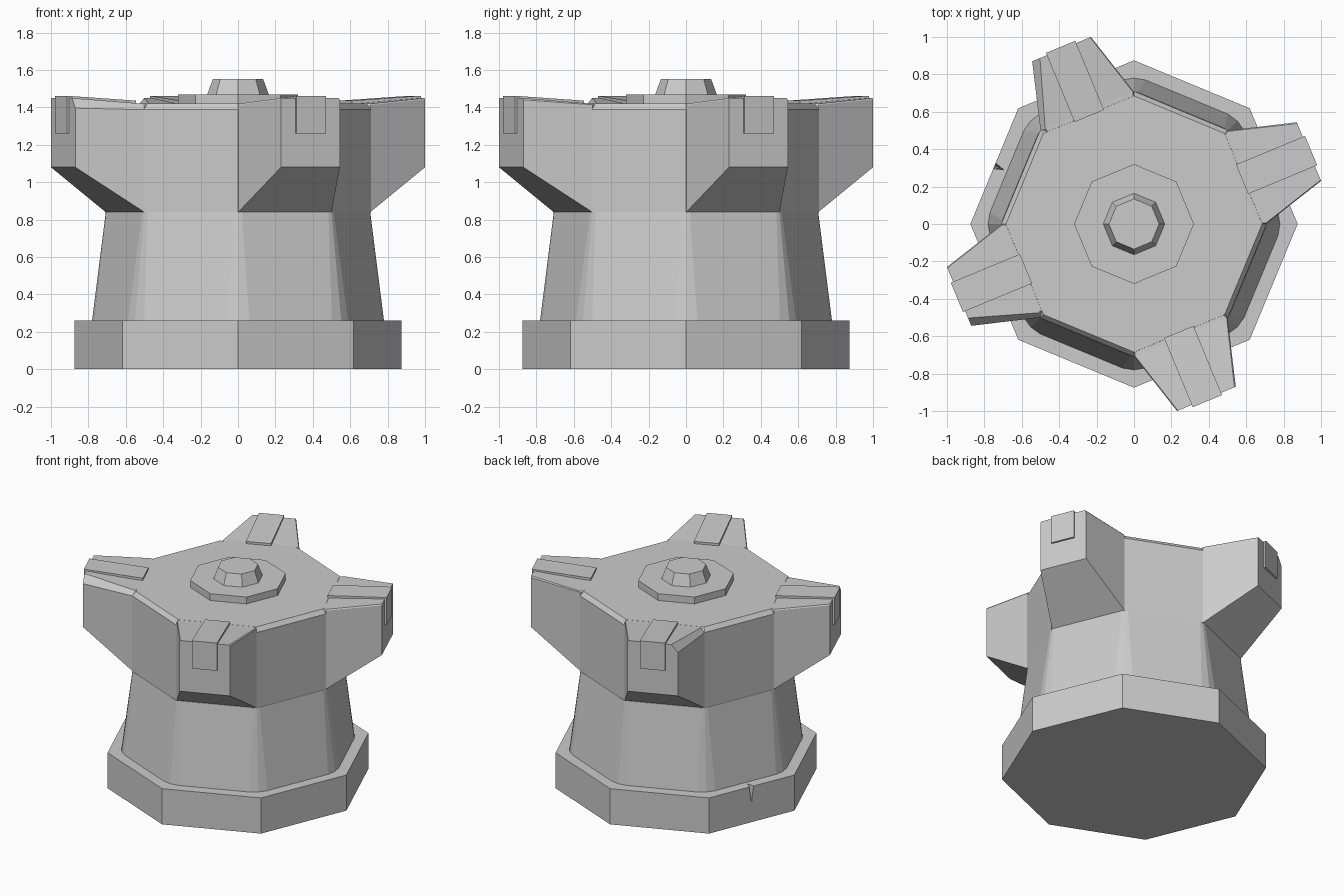
import bpy, bmesh
from math import cos, sin, pi, radians
from mathutils import Matrix, Vector

if "Cube" in bpy.data.objects:
    bpy.data.objects.remove(bpy.data.objects["Cube"])


def loft(name, rings, angle=0.0):
    """Skin equal-length point rings, cap both ends, turn about z."""
    bm = bmesh.new()
    rows = [[bm.verts.new(p) for p in ring] for ring in rings]
    n = len(rows[0])
    for a, b in zip(rows, rows[1:]):
        for i in range(n):
            j = (i + 1) % n
            bm.faces.new((a[i], a[j], b[j], b[i]))
    bm.faces.new(rows[0][::-1])
    bm.faces.new(rows[-1])
    bm.transform(Matrix.Rotation(angle, 4, 'Z'))
    bmesh.ops.recalc_face_normals(bm, faces=bm.faces)
    me = bpy.data.meshes.new(name)
    bm.to_mesh(me)
    bm.free()
    ob = bpy.data.objects.new(name, me)
    bpy.context.collection.objects.link(ob)
    return ob


def octagon(r, z):
    return [Vector((r * cos(i * pi / 4), r * sin(i * pi / 4), z)) for i in range(8)]


def worn_octagon(r, z, cut):
    """Octagon whose corners are rounded with three points each."""
    o = octagon(r, z)
    pts = []
    for i, v in enumerate(o):
        a = v.lerp(o[i - 1], cut)
        b = v.lerp(o[(i + 1) % 8], cut)
        pts += [a, ((a + b) / 2).lerp(v, 0.4), b]
    return pts


def arm_section(x, half, z0, z1, chip):
    """Arm cross-section with a chipped upper corner on one side."""
    return [(x, -half, z0), (x, half, z0), (x, half, z1 - chip * 1.2),
            (x, half - chip, z1), (x, -half + 0.005, z1), (x, -half, z1 - 0.008)]


# Octagonal foot with a small nick in its rim
base = loft("base", [octagon(0.875, 0), octagon(0.875, 0.26)])
nick = loft("nick_cutter", [[(0.76, 0, 0.15), (0.83, -0.004, 0.15), (0.83, 0.004, 0.15)],
                            [(0.75, 0, 0.28), (0.83, -0.025, 0.28), (0.83, 0.025, 0.28)]],
            radians(157.5))
nick.hide_render = True
nick.hide_viewport = True
mod = base.modifiers.new("nick", 'BOOLEAN')
mod.object = nick
mod.solver = 'EXACT'

# Tapered shaft and the straight head above it
loft("shaft", [worn_octagon(0.797, 0.25, 0.11), worn_octagon(0.712, 0.84, 0.04)])
loft("head", [octagon(0.71, 0.838), octagon(0.71, 1.39), octagon(0.685, 1.42)])

# Four battlement arms with wrapped straps
for k in range(4):
    turn = radians(22.5 + 90 * k)
    chip = 0.045 if k in (1, 2) else 0.008
    loft(f"arm_{k + 1}", [arm_section(0.50, 0.205, 0.90, 1.415, 0.008),
                          arm_section(0.654, 0.27, 0.84, 1.42, chip * 0.6),
                          arm_section(1.012, 0.17, 1.08, 1.45, chip)], turn)
    profile = [(0.625, 1.40), (0.625, 1.436), (1.025, 1.462), (1.025, 1.26),
               (0.98, 1.26), (0.98, 1.40)]
    loft(f"strap_{k + 1}", [[(x, y, z) for x, z in profile] for y in (-0.085, 0.085)], turn)

# Raised centre plate and knob
loft("centre_plate", [octagon(0.32, 1.40), octagon(0.32, 1.47)])
loft("knob", [octagon(0.168, 1.46), octagon(0.134, 1.552)])
